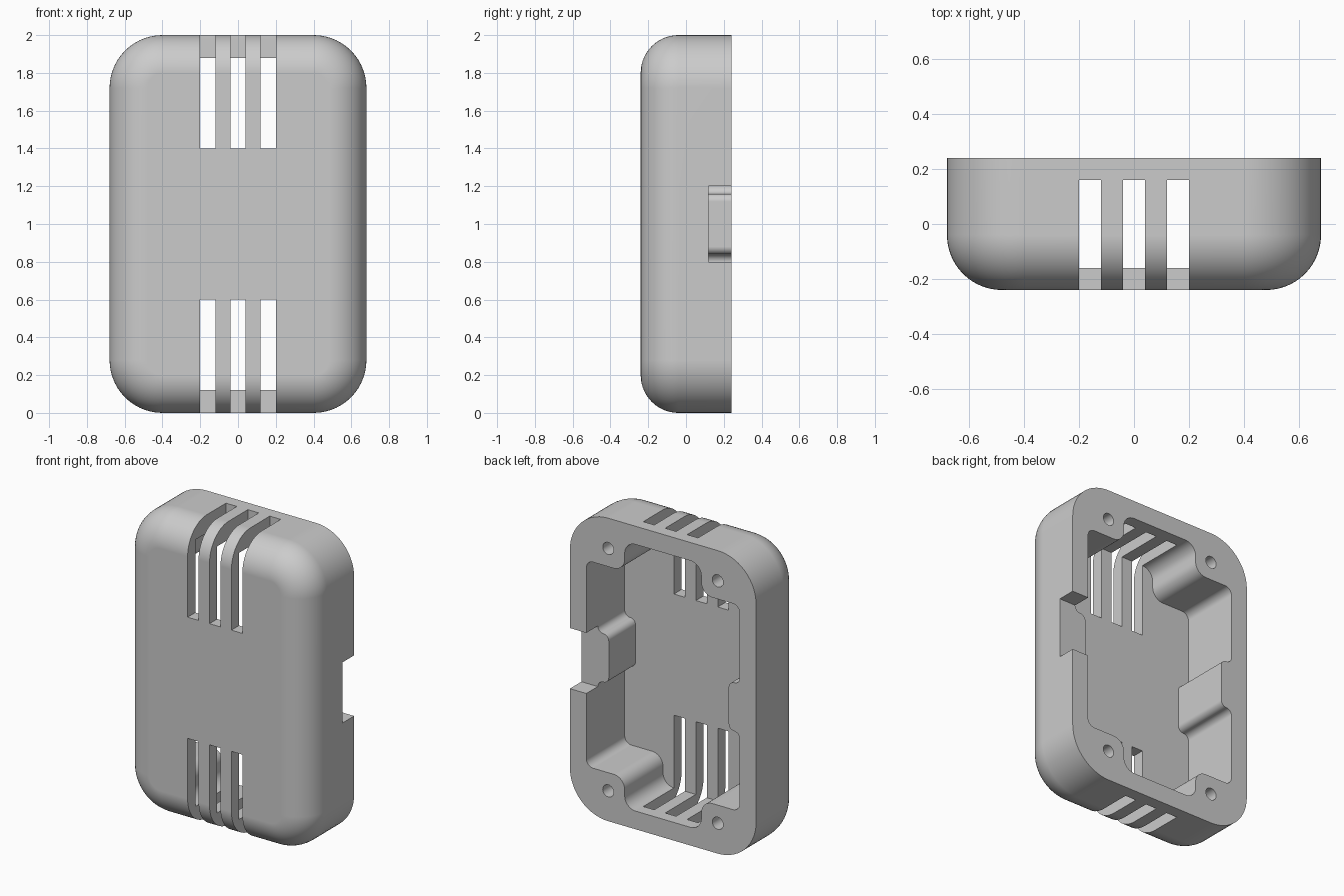
import bpy, bmesh, math
from mathutils import Vector

cube = bpy.data.objects.get("Cube")
if cube:
    bpy.data.objects.remove(cube, do_unlink=True)

MID = 1.0           # height of the case centre
FRONT, BACK = -0.24, 0.24
FLOOR = -0.16       # inner face of the front panel

grey = bpy.data.materials.new("grey plastic")
grey.use_nodes = True
colour = (0.6, 0.6, 0.6, 1)
grey.diffuse_color = colour
grey.node_tree.nodes["Principled BSDF"].inputs["Base Color"].default_value = colour


def fillet(corners, steps=10):
    """Round each (x, z, radius) corner of a closed outline."""
    outline = []
    for i, (x, z, r) in enumerate(corners):
        p = Vector((x, z))
        a = (Vector(corners[i - 1][:2]) - p).normalized()
        b = (Vector(corners[(i + 1) % len(corners)][:2]) - p).normalized()
        # all corners are right angles
        centre = p + (a + b) * r
        for k in range(steps + 1):
            t = k / steps * math.pi / 2
            q = centre - b * r * math.cos(t) - a * r * math.sin(t)
            if not outline or (q - outline[-1]).length > 1e-5:
                outline.append(q)
    return outline


def rectangle(x0, x1, z0, z1, r):
    return fillet([(x1, z0, r), (x1, z1, r), (x0, z1, r), (x0, z0, r)], 14)


def loft(name, layers):
    """Solid through a list of (outline, y) layers."""
    bm = bmesh.new()
    rings = [[bm.verts.new((p.x, y, p.y + MID)) for p in o] for o, y in layers]
    n = len(rings[0])
    for low, high in zip(rings, rings[1:]):
        for i in range(n):
            j = (i + 1) % n
            bm.faces.new((low[i], low[j], high[j], high[i]))
    bm.faces.new(rings[0])
    bm.faces.new(rings[-1])
    bmesh.ops.recalc_face_normals(bm, faces=bm.faces)
    mesh = bpy.data.meshes.new(name)
    bm.to_mesh(mesh)
    bm.free()
    mesh.materials.append(grey)
    obj = bpy.data.objects.new(name, mesh)
    bpy.context.collection.objects.link(obj)
    return obj


def box(name, x0, x1, y0, y1, z0, z1):
    outline = [Vector(p) for p in ((x0, z0), (x1, z0), (x1, z1), (x0, z1))]
    return loft(name, [(outline, y0), (outline, y1)])


# Outer shell: rounded corners and a soft front edge
SOFT = 0.2
layers = []
for k in range(15):
    t = k / 14 * math.pi / 2
    d = SOFT * (1 - math.sin(t))
    outline = rectangle(-0.68 + d, 0.68 - d, -1 + d, 1 - d, 0.28 - d)
    layers.append((outline, FRONT + SOFT * (1 - math.cos(t))))
layers.append((layers[-1][0], BACK))
case = loft("enclosure_half", layers)

# Cavity: leaves four screw bosses and a middle boss on each side
quarter = [(0.48, 0.16, 0.04), (0.56, 0.16, 0.04), (0.56, 0.68, 0.05),
           (0.28, 0.68, 0.08), (0.28, 0.88, 0.08)]
corners = []
for sx, sz in ((1, 1), (-1, 1), (-1, -1), (1, -1)):
    part = [(x * sx, z * sz, r) for x, z, r in quarter]
    corners += part if sx * sz > 0 else part[::-1]
cavity = fillet(corners)
cutters = [loft("cavity_cutter", [(cavity, FLOOR), (cavity, 0.4)])]

# Cable notch in the left wall
cutters.append(box("notch_cutter", 0.4, 0.8, 0.12, 0.4, -0.2, 0.2))

# Vent slots wrapping over both ends
for x in (-0.16, 0, 0.16):
    for z0, z1 in ((0.4, 1.1), (-1.1, -0.4)):
        cutters.append(box("slot_cutter", x - 0.04, x + 0.04, -0.4, 0.16, z0, z1))

# Screw holes
for x in (-0.4, 0.4):
    for z in (-0.8, 0.8):
        ring = [Vector((x + 0.04 * math.cos(a), z + 0.04 * math.sin(a)))
                for a in (math.tau * i / 32 for i in range(32))]
        cutters.append(loft("screw_hole_cutter", [(ring, 0), (ring, 0.4)]))

for cutter in cutters:
    cutter.hide_render = True
    mod = case.modifiers.new("cut", 'BOOLEAN')
    mod.operation = 'DIFFERENCE'
    mod.solver = 'EXACT'
    mod.object = cutter

# Bake the cuts and remove the cutters
bpy.context.view_layer.update()
graph = bpy.context.evaluated_depsgraph_get()
baked = bpy.data.meshes.new_from_object(case.evaluated_get(graph))
case.modifiers.clear()
case.data = baked
for cutter in cutters:
    bpy.data.objects.remove(cutter, do_unlink=True)

# Smooth shading with sharp edges kept
bpy.ops.object.select_all(action='DESELECT')
case.select_set(True)
bpy.context.view_layer.objects.active = case
bpy.ops.object.shade_smooth_by_angle(angle=math.radians(30))
weighted = case.modifiers.new("even_shading", 'WEIGHTED_NORMAL')
weighted.keep_sharp = True
